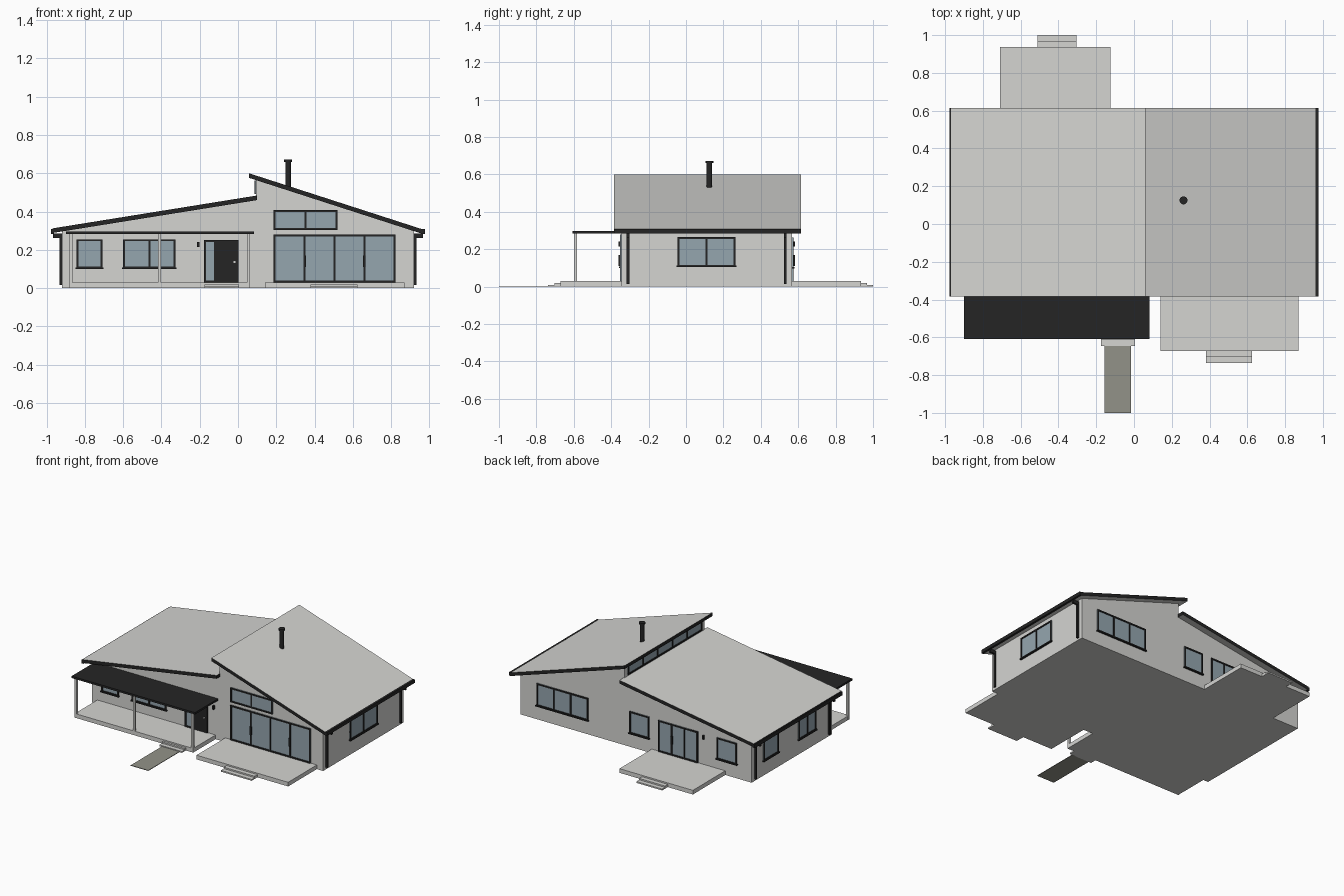
import bpy, bmesh

cube = bpy.data.objects.get("Cube")
if cube:
    bpy.data.objects.remove(cube, do_unlink=True)


def material(name, rgb):
    m = bpy.data.materials.new(name)
    m.use_nodes = True
    m.diffuse_color = (*rgb, 1)
    m.node_tree.nodes["Principled BSDF"].inputs["Base Color"].default_value = (*rgb, 1)
    return m


PALE = material("pale_grey", (0.66, 0.66, 0.64))
BLACK = material("charcoal", (0.018, 0.018, 0.018))
GLASS = material("blue_grey_glass", (0.30, 0.38, 0.43))
PAVING = material("paving_grey", (0.29, 0.29, 0.25))


def finish(name, bm, mats):
    bmesh.ops.recalc_face_normals(bm, faces=bm.faces)
    me = bpy.data.meshes.new(name)
    bm.to_mesh(me)
    bm.free()
    for m in mats:
        me.materials.append(m)
    ob = bpy.data.objects.new(name, me)
    bpy.context.collection.objects.link(ob)
    return ob


def add_box(bm, a, b, mat=0):
    """Add a box between two opposite corners."""
    vs = bmesh.ops.create_cube(bm, size=1)["verts"]
    for v in vs:
        v.co = [(p + q) / 2 + c * abs(q - p) for p, q, c in zip(a, b, v.co)]
    for f in {f for v in vs for f in v.link_faces}:
        f.material_index = mat


def box(name, a, b, mat):
    bm = bmesh.new()
    add_box(bm, a, b)
    return finish(name, bm, [mat])


def prism(name, profile, y0, y1, mats):
    """Extrude an x-z profile along y."""
    bm = bmesh.new()
    face = bm.faces.new([bm.verts.new((x, y0, z)) for x, z in profile])
    ext = bmesh.ops.extrude_face_region(bm, geom=[face])["geom"]
    for v in ext:
        if isinstance(v, bmesh.types.BMVert):
            v.co.y = y1
    return finish(name, bm, mats)


FRONT, BACK, SIDE, STEP_X = -0.345, 0.567, 0.92, 0.095
ROOF_FRONT, ROOF_BACK = -0.385, 0.615
DECK = 0.03

# Walls
prism("house_walls", [(-SIDE, 0), (SIDE, 0), (SIDE, 0.298), (STEP_X, 0.564),
                      (STEP_X, 0.46), (-SIDE, 0.298)], FRONT, BACK, [PALE])


# Roof slabs: pale top and soffit, dark edges
def roof(name, x0, z0, x1, z1, thick=0.024):
    ob = prism(name, [(x0, z0 - thick), (x1, z1 - thick), (x1, z1), (x0, z0)],
               ROOF_FRONT, ROOF_BACK, [PALE, BLACK])
    for p in ob.data.polygons:
        p.material_index = 0 if abs(p.normal.z) > 0.5 else 1


roof("low_roof", -0.97, 0.312, 0.1, 0.484)
roof("high_roof", 0.058, 0.6, 0.965, 0.307)

# Gutters and downpipes on both sides
for side, s in (("right", -1), ("left", 1)):
    box(side + "_gutter", (s * 0.962, ROOF_FRONT, 0.283), (s * 0.978, ROOF_BACK, 0.308), BLACK)
    for end, y in (("front", -0.31), ("back", 0.53)):
        bm = bmesh.new()
        add_box(bm, (s * 0.918, y - 0.007, 0.015), (s * 0.932, y + 0.007, 0.28))
        add_box(bm, (s * 0.918, y - 0.007, 0.262), (s * 0.968, y + 0.007, 0.286))
        finish(f"{side}_{end}_downpipe", bm, [BLACK])

# Wall frames: u runs along the wall, n points out of it
WALLS = {
    "front": lambda u, n, z: (u, FRONT - n, z),
    "back": lambda u, n, z: (u, BACK + n, z),
    "left": lambda u, n, z: (SIDE + n, u, z),
    "right": lambda u, n, z: (-SIDE - n, u, z),
    "clerestory": lambda u, n, z: (STEP_X - n, u, z),
}


def wall_box(bm, wall, u, n, z, mat=0):
    at = WALLS[wall]
    add_box(bm, at(u[0], n[0], z[0]), at(u[1], n[1], z[1]), mat)


def window(name, wall, u0, u1, z0, z1, panes=1, sill=True, bar=0.01):
    bm = bmesh.new()
    out = (-0.005, 0.009)
    wall_box(bm, wall, (u0, u1), (-0.005, 0.004), (z0, z1), 1)
    for i in range(panes + 1):
        c = u0 + bar / 2 + (u1 - u0 - bar) * i / panes
        wall_box(bm, wall, (c - bar / 2, c + bar / 2), out, (z0, z1))
    for z in (z0, z1 - bar):
        wall_box(bm, wall, (u0, u1), out, (z, z + bar))
    if sill:
        wall_box(bm, wall, (u0 - 0.005, u1 + 0.005), (-0.005, 0.014), (z0 - 0.003, z0 + 0.005))
    finish(name, bm, [BLACK, GLASS])


window("front_small_window", "front", -0.843, -0.708, 0.103, 0.255)
window("front_double_window", "front", -0.6, -0.327, 0.103, 0.255, 2)
window("front_glass_doors", "front", 0.185, 0.822, DECK, 0.28, 4, False)
window("front_upper_window", "front", 0.185, 0.52, 0.303, 0.407, 2, False)
window("left_window", "left", -0.045, 0.265, 0.107, 0.265, 2)
window("right_single_window", "right", 0.27, 0.44, 0.107, 0.265)
window("right_double_window", "right", -0.16, 0.04, 0.107, 0.265, 2)
window("back_triple_window", "back", 0.38, 0.79, 0.1, 0.262, 3)
window("back_middle_window", "back", -0.105, 0.05, 0.1, 0.258)
window("back_glass_doors", "back", -0.495, -0.18, DECK, 0.255, 3, False)
window("back_small_window", "back", -0.805, -0.645, 0.1, 0.255)
window("clerestory_window", "clerestory", -0.31, 0.53, 0.492, 0.562, 5, False)

# Entrance door with side light and handle
window("door_side_light", "front", -0.178, -0.115, DECK, 0.252, 1, False)
bm = bmesh.new()
wall_box(bm, "front", (-0.12, 0.002), (-0.005, 0.009), (DECK, 0.252))
wall_box(bm, "front", (-0.024, -0.014), (0.009, 0.016), (0.132, 0.142), 1)
finish("entrance_door", bm, [BLACK, PALE])

# Wall lamps and sliding door handles
for wall, u, z0, z1 in (("front", -0.207, 0.215, 0.242), ("front", 0.052, 0.215, 0.242),
                        ("back", -0.54, 0.215, 0.242), ("front", 0.35, 0.11, 0.17),
                        ("front", 0.66, 0.11, 0.17), ("back", -0.29, 0.11, 0.17)):
    bm = bmesh.new()
    wall_box(bm, wall, (u - 0.006, u + 0.006), (-0.005, 0.015), (z0, z1))
    finish("wall_lamp" if z0 > 0.2 else "door_handle", bm, [BLACK])

# Decks, each with two low steps
for name, x0, x1, wall_y, edge, sx0, sx1, steps in (
        ("porch", -0.88, 0.063, FRONT, -0.6, -0.175, 0.005, (-0.615, -0.645)),
        ("front_terrace", 0.14, 0.87, FRONT, -0.672, 0.38, 0.625, (-0.704, -0.737)),
        ("back_terrace", -0.71, -0.125, BACK, 0.936, -0.51, -0.305, (0.968, 1.0))):
    box(name + "_deck", (x0, wall_y, 0), (x1, edge, DECK), PALE)
    for y, z in zip(steps, (0.02, 0.01)):
        box(name + "_step", (sx0, edge, 0), (sx1, y, z), PALE)
box("garden_path", (-0.155, -1, 0), (-0.015, -0.64, 0.004), PAVING)

# Porch roof and posts
box("porch_roof", (-0.9, -0.608, 0.283), (0.083, FRONT, 0.297), BLACK)
for x in (-0.873, -0.41, 0.055):
    box("porch_post", (x - 0.008, -0.6, 0), (x + 0.008, -0.584, 0.285), PALE)

# Chimney pipe with cap
bm = bmesh.new()
for r, z0, z1 in ((0.015, 0.5, 0.665), (0.021, 0.66, 0.672)):
    ring = bmesh.ops.create_cone(bm, cap_ends=True, segments=24, radius1=r, radius2=r, depth=z1 - z0)
    bmesh.ops.translate(bm, verts=ring["verts"], vec=(0.262, 0.125, (z0 + z1) / 2))
chimney = finish("chimney_pipe", bm, [BLACK])
bpy.context.view_layer.objects.active = chimney
chimney.select_set(True)
bpy.ops.object.shade_smooth_by_angle()
